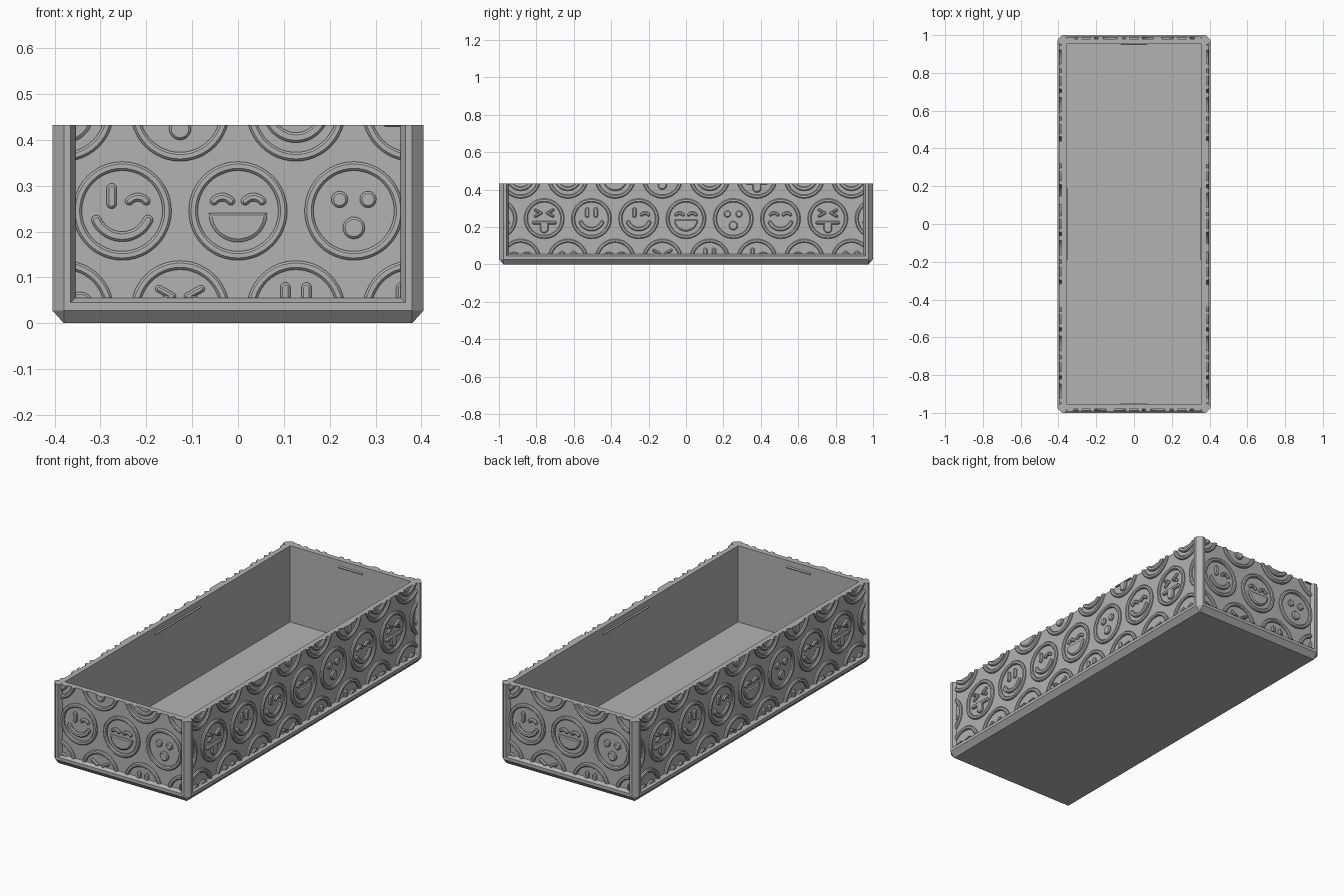
import bpy, bmesh
from math import sin, cos, pi, atan2, radians
from mathutils import Matrix, Vector

cube = bpy.data.objects.get("Cube")
if cube:
    bpy.data.objects.remove(cube)

HX, HY, TOP = 0.405, 1.0, 0.433        # outer half sizes and height
CHAMFER, RECESS, WALL = 0.025, 0.02, 0.047
FLOOR, SILL = 0.025, 0.055             # floor level, bottom of recessed panels
PITCH, RELIEF, BEVEL = 0.2527, 0.012, 0.005

grey = bpy.data.materials.new("Grey plastic")
grey.use_nodes = True
colour = (0.45, 0.45, 0.45, 1)
grey.diffuse_color = colour
grey.node_tree.nodes["Principled BSDF"].inputs["Base Color"].default_value = colour


def finish(bm, name, smooth=False):
    bmesh.ops.recalc_face_normals(bm, faces=bm.faces)
    mesh = bpy.data.meshes.new(name)
    bm.to_mesh(mesh)
    bm.free()
    mesh.materials.append(grey)
    obj = bpy.data.objects.new(name, mesh)
    bpy.context.collection.objects.link(obj)
    if smooth:
        bpy.ops.object.select_all(action='DESELECT')
        obj.select_set(True)
        bpy.context.view_layer.objects.active = obj
        bpy.ops.object.shade_smooth_by_angle(angle=radians(30))
    return obj


def loft(bm, loops, wrap=False):
    """Join equal-length loops with quads; cap both ends unless wrapped."""
    rings = [[bm.verts.new(p) for p in loop] for loop in loops]
    pairs = list(zip(rings, rings[1:]))
    if wrap:
        pairs.append((rings[-1], rings[0]))
    for a, b in pairs:
        for i in range(len(a)):
            j = (i + 1) % len(a)
            bm.faces.new((a[i], a[j], b[j], b[i]))
    if not wrap:
        bm.faces.new(rings[0])
        bm.faces.new(rings[-1])


# --- tray body: outline with chamfered posts and recessed walls ---
def outline(depth, lip):
    pts = []
    for sx, sy in ((1, -1), (1, 1), (-1, 1), (-1, -1)):
        corner = [(HX - lip, HY - depth), (HX - 0.04, HY), (HX - CHAMFER, HY),
                  (HX, HY - CHAMFER), (HX, HY - 0.04), (HX - depth, HY - lip)]
        if sx * sy > 0:
            corner.reverse()
        pts += [(sx * x, sy * y) for x, y in corner]
    return pts


def level(pts, z, inset=0):
    mx, my = HX - inset, HY - inset
    return [(max(-mx, min(mx, x)), max(-my, min(my, y)), z) for x, y in pts]


plain, panelled = outline(0, 0.04), outline(RECESS, 0.05)
bm = bmesh.new()
loft(bm, [level(plain, 0, CHAMFER), level(plain, 0.028), level(plain, 0.045),
          level(panelled, SILL), level(panelled, TOP),
          level(panelled, TOP, WALL), level(panelled, FLOOR, WALL)])
bmesh.ops.remove_doubles(bm, verts=bm.verts, dist=0.0001)
bmesh.ops.dissolve_degenerate(bm, edges=bm.edges, dist=0.0001)
finish(bm, "tray_body")


# --- relief helpers, in panel coordinates (u across, v up, height out) ---
def arc(cx, cy, r, a0, a1, n=12):
    step = radians(a1 - a0) / n
    return [(cx + r * cos(radians(a0) + i * step),
             cy + r * sin(radians(a0) + i * step)) for i in range(n + 1)]


def capsule(path, r, n=10):
    """Round-ended outline at distance r around an open path."""
    if len(path) == 1:
        return arc(*path[0], r, 0, 345, 23)
    angles = []
    for i in range(len(path)):
        a, b = Vector(path[max(i - 1, 0)]), Vector(path[min(i + 1, len(path) - 1)])
        angles.append(atan2(b.y - a.y, b.x - a.x))

    def side(sign):
        return [(x - sign * r * sin(t), y + sign * r * cos(t))
                for (x, y), t in zip(path, angles)]

    def cap(p, t):
        return [(p[0] + r * cos(t + pi / 2 - pi * k / n),
                 p[1] + r * sin(t + pi / 2 - pi * k / n)) for k in range(1, n)]
    return (side(1) + cap(path[-1], angles[-1]) + side(-1)[::-1]
            + cap(path[0], angles[0] + pi))


def raised(bm, at, base, top):
    def lift(loop, h):
        return [(at[0] + x, at[1] + y, h) for x, y in loop]
    loft(bm, [lift(base, -0.002), lift(base, RELIEF - BEVEL), lift(top, RELIEF)])


def stroke(bm, at, path, r=0.011):
    raised(bm, at, capsule(path, r), capsule(path, r - BEVEL))


def ring(bm, at, inner=0.088, outer=0.1075):
    profile = [(outer, -0.002), (outer, RELIEF - BEVEL), (outer - BEVEL, RELIEF),
               (inner + BEVEL, RELIEF), (inner, RELIEF - BEVEL), (inner, -0.002)]
    loft(bm, [[(x + at[0], y + at[1], h) for x, y in arc(0, 0, r, 0, 352.5, 47)]
              for r, h in profile], wrap=True)


# --- face features ---
def smile(bm, at):
    stroke(bm, at, arc(0, 0.006, 0.062, 205, 335, 20))


def tall_eye(bm, at, s):
    stroke(bm, at, [(s * 0.023, 0.016), (s * 0.023, 0.049)])


def arched_eye(bm, at, s):
    stroke(bm, at, arc(s * 0.034, 0.006, 0.024, 140, 40), 0.009)


def both(eye, bm, at):
    for s in (-1, 1):
        eye(bm, at, s)


def tongue_face(bm, at):
    for s in (-1, 1):
        stroke(bm, at, [(s * 0.046, 0.046), (s * 0.017, 0.03)], 0.008)
        stroke(bm, at, [(s * 0.017, 0.03), (s * 0.046, 0.014)], 0.008)
    stroke(bm, at, [(-0.055, -0.022), (0.055, -0.022)], 0.01)
    stroke(bm, at, [(0, -0.035), (0, -0.054)], 0.023)


def smile_face(bm, at):
    both(tall_eye, bm, at)
    smile(bm, at)


def wink_face(bm, at):
    tall_eye(bm, at, -1)
    arched_eye(bm, at, 1)
    smile(bm, at)


def laugh_face(bm, at):
    both(arched_eye, bm, at)
    mouth = arc(0, -0.004, 0.064, 180, 360, 24)
    inner = [(x * 0.88, -0.029 + (y + 0.029) * 0.82) for x, y in mouth]
    raised(bm, at, mouth, inner)


def surprised_face(bm, at):
    for s in (-1, 1):
        stroke(bm, at, [(s * 0.031, 0.025)], 0.018)
    stroke(bm, at, [(0, -0.037)], 0.024)


def content_face(bm, at):
    both(arched_eye, bm, at)
    smile(bm, at)


FACES = [tongue_face, smile_face, wink_face, laugh_face, surprised_face, content_face]


# --- relief panels: staggered rows of faces clipped to each recess ---
def relief_panel(name, half_width, distance, turn):
    bm = bmesh.new()
    for v, shift, first in ((0.029, 0.5, 1), (0.245, 0, 3), (0.461, 0.5, 5)):
        for n in range(-5, 6):
            u = (n + shift) * PITCH
            if abs(u) < half_width + 0.107:
                ring(bm, (u, v))
                FACES[(first + n) % len(FACES)](bm, (u, v))
    bmesh.ops.triangulate(bm, faces=[f for f in bm.faces if len(f.verts) > 4])
    for co, no in (((half_width, 0, 0), (1, 0, 0)), ((-half_width, 0, 0), (-1, 0, 0)),
                   ((0, TOP, 0), (0, 1, 0)), ((0, SILL, 0), (0, -1, 0))):
        cut = bmesh.ops.bisect_plane(bm, geom=bm.verts[:] + bm.edges[:] + bm.faces[:],
                                     plane_co=co, plane_no=no, clear_outer=True)
        edges = [e for e in cut["geom_cut"] if isinstance(e, bmesh.types.BMEdge)]
        bmesh.ops.holes_fill(bm, edges=edges, sides=0)
    place = (Matrix.Rotation(turn, 4, 'Z') @ Matrix.Translation((0, -distance, 0))
             @ Matrix.Rotation(pi / 2, 4, 'X'))
    bm.transform(place)
    finish(bm, name, smooth=True)


# --- small snap ridges inside the rim ---
def snap_ridge(name, half_length, distance, turn):
    bm = bmesh.new()
    loft(bm, [[(s * half_length, -distance - 0.003, 0.388), (s * half_length, -distance + 0.006, 0.394),
               (s * half_length, -distance + 0.006, 0.398), (s * half_length, -distance - 0.003, 0.404)]
              for s in (-1, 1)])
    bm.transform(Matrix.Rotation(turn, 4, 'Z'))
    finish(bm, name)


for i, side in enumerate(("front", "left", "back", "right")):
    along, out = ((HX, HY), (HY, HX))[i % 2]
    relief_panel(side + "_relief", along - 0.05, out - RECESS, i * pi / 2)
    snap_ridge(side + "_snap_ridge", (0.07, 0.19)[i % 2], out - WALL, i * pi / 2)
